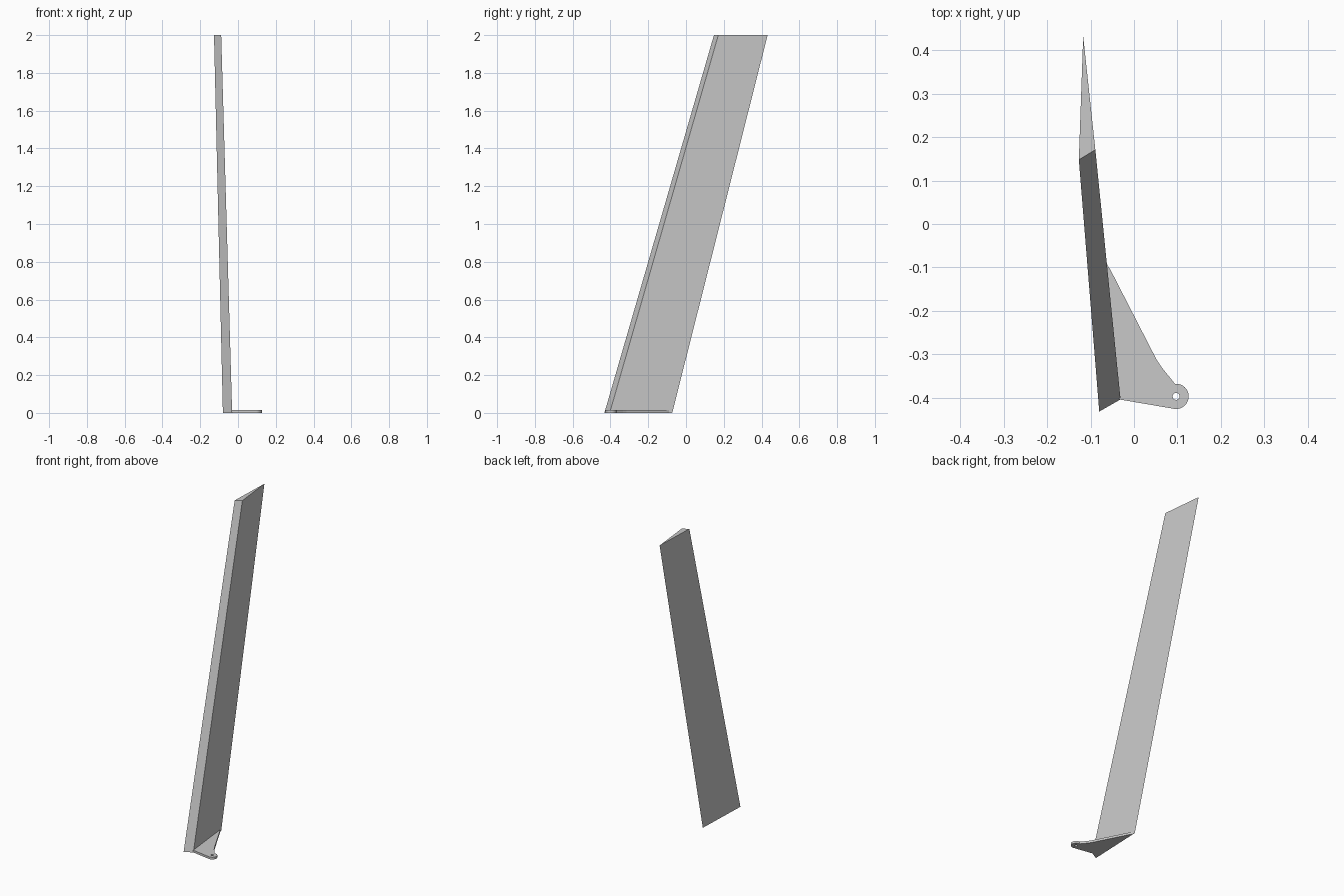
import bpy, bmesh, math

cube = bpy.data.objects.get("Cube")
if cube:
    bpy.data.objects.remove(cube, do_unlink=True)

# Single plain grey
grey = bpy.data.materials.new("light_grey")
grey.use_nodes = True
grey.diffuse_color = (0.58, 0.58, 0.58, 1)
grey.node_tree.nodes["Principled BSDF"].inputs["Base Color"].default_value = (0.58, 0.58, 0.58, 1)


def finish(bm, name):
    bmesh.ops.recalc_face_normals(bm, faces=bm.faces)
    mesh = bpy.data.meshes.new(name)
    bm.to_mesh(mesh)
    bm.free()
    mesh.materials.append(grey)
    obj = bpy.data.objects.new(name, mesh)
    bpy.context.collection.objects.link(obj)
    return obj


def arc(cx, cy, r, start, end, steps):
    angles = [math.radians(start + (end - start) * i / steps) for i in range(steps + 1)]
    return [(cx + r * math.cos(a), cy + r * math.sin(a)) for a in angles]


# Leaning, tapering blade with a wedge-shaped section
bottom = [(-0.080, -0.432), (-0.031, -0.404), (-0.067, -0.073)]
top = [(-0.127, 0.148), (-0.089, 0.171), (-0.117, 0.432)]
bm = bmesh.new()
low = [bm.verts.new((x, y, 0)) for x, y in bottom]
high = [bm.verts.new((x, y, 2)) for x, y in top]
bm.faces.new(low)
bm.faces.new(high)
for i in range(3):
    j = (i + 1) % 3
    bm.faces.new((low[i], low[j], high[j], high[i]))
finish(bm, "blade")

# Flat mounting bracket: rounded lug with a bolt hole
THICK = 0.014
CX, CY = 0.097, -0.397
outline = [(-0.034, -0.404)] + arc(CX, CY, 0.029, -98, 95, 24)
outline += [(0.066, -0.333), (0.053, -0.314), (0.043, -0.295), (-0.055, -0.104), (-0.064, -0.090)]
hole = arc(CX, CY, 0.008, 0, 345, 23)
bm = bmesh.new()
edges = []
for loop in (outline, hole):
    verts = [bm.verts.new((x, y, 0)) for x, y in loop]
    edges += [bm.edges.new((verts[i - 1], verts[i])) for i in range(len(verts))]
bmesh.ops.triangle_fill(bm, use_beauty=True, use_dissolve=False, edges=edges)
# Give the plate its thickness
result = bmesh.ops.extrude_face_region(bm, geom=bm.faces[:], use_keep_orig=True)
bmesh.ops.translate(bm, vec=(0, 0, THICK),
                    verts=[v for v in result["geom"] if isinstance(v, bmesh.types.BMVert)])
finish(bm, "mounting_bracket")
